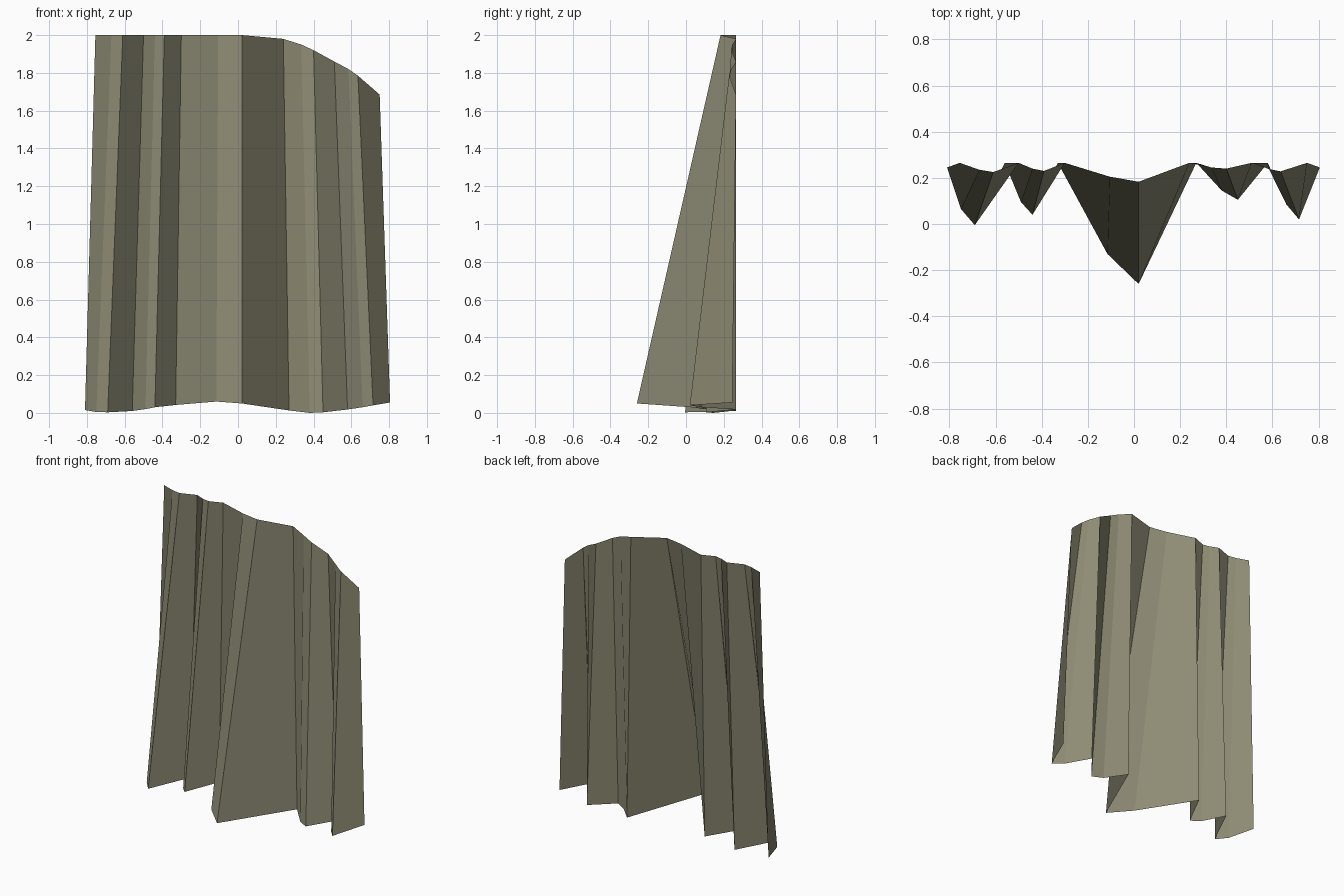
import bpy
import bmesh

cube = bpy.data.objects.get("Cube")
if cube:
    bpy.data.objects.remove(cube, do_unlink=True)

# Cloth colour
cloth = bpy.data.materials.new("olive_grey_cloth")
cloth.use_nodes = True
colour = (0.27, 0.26, 0.175, 1.0)
cloth.diffuse_color = colour
bsdf = cloth.node_tree.nodes["Principled BSDF"]
bsdf.inputs["Base Color"].default_value = colour
bsdf.inputs["Roughness"].default_value = 0.9

# Pleat profile of the hem, from right to left: x, y, z
hem = [
    (-.81, .245, .015), (-.75, .065, .005), (-.69, -.005, .003),
    (-.56, .265, .01), (-.49, .095, .02), (-.44, .04, .03),
    (-.33, .265, .042), (-.115, -.13, .06), (.02, -.26, .05),
    (.27, .265, .013), (.38, .145, 0), (.45, .105, .003),
    (.58, .265, .018), (.66, .085, .03), (.715, .02, .04),
    (.805, .245, .055),
]

# Shallower pleats along the gathered top edge, falling away on the left
top = [
    (-.755, .265, 2), (-.67, .235, 2), (-.61, .225, 2),
    (-.5, .265, 2), (-.44, .24, 2), (-.39, .23, 2),
    (-.3, .265, 2), (-.105, .205, 2), (.02, .183, 2),
    (.24, .265, 1.98), (.335, .245, 1.95), (.4, .24, 1.92),
    (.51, .265, 1.86), (.585, .238, 1.82), (.635, .228, 1.785),
    (.75, .265, 1.685),
]

# Single sheet stretched between the two edges
bm = bmesh.new()
low = [bm.verts.new(p) for p in hem]
high = [bm.verts.new(p) for p in top]
for i in range(len(low) - 1):
    bm.faces.new((low[i], low[i + 1], high[i + 1], high[i]))

mesh = bpy.data.meshes.new("pleated_curtain")
bm.to_mesh(mesh)
bm.free()
mesh.materials.append(cloth)
curtain = bpy.data.objects.new("pleated_curtain", mesh)
bpy.context.collection.objects.link(curtain)
